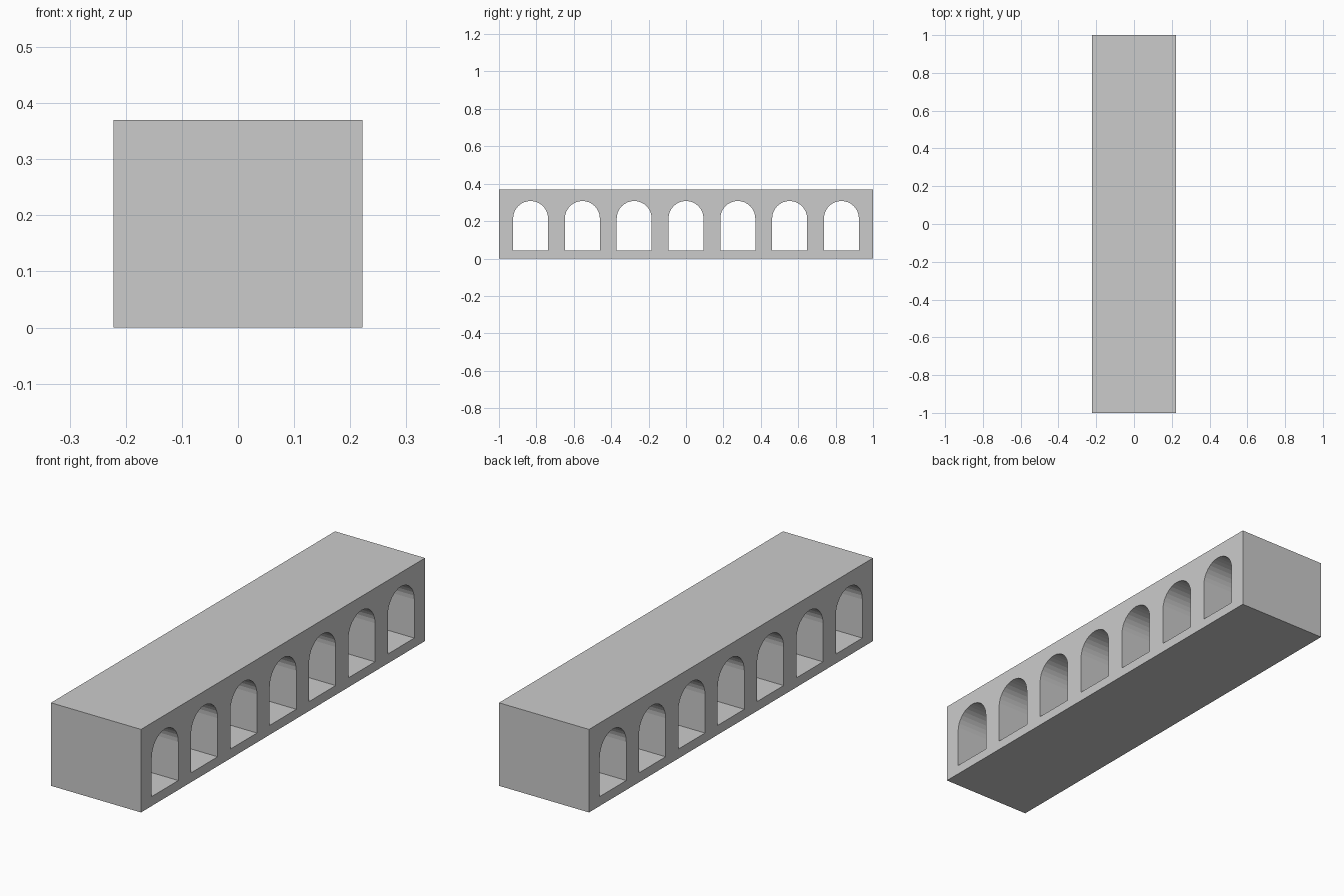
import bpy, bmesh, math
from mathutils import Matrix

if "Cube" in bpy.data.objects:
    bpy.data.objects.remove(bpy.data.objects["Cube"])

HALF_X, HALF_Y, HEIGHT = 0.222, 1.0, 0.37
ARCHES, SPACING = 7, 0.277
RADIUS, SILL, SPRING = 0.0935, 0.042, 0.214
SEGMENTS = 16

grey = bpy.data.materials.new("stone_grey")
grey.diffuse_color = (0.6, 0.6, 0.6, 1)
grey.use_nodes = True
grey.node_tree.nodes["Principled BSDF"].inputs["Base Color"].default_value = grey.diffuse_color


def add_outline(curve, points):
    spline = curve.splines.new('POLY')
    spline.points.add(len(points) - 1)
    for p, (u, v) in zip(spline.points, points):
        p.co = (u, v, 0, 1)
    spline.use_cyclic_u = True


def arch_points(centre):
    pts = [(centre - RADIUS, SILL), (centre + RADIUS, SILL)]
    for i in range(SEGMENTS + 1):
        a = math.pi * i / SEGMENTS
        pts.append((centre + RADIUS * math.cos(a), SPRING + RADIUS * math.sin(a)))
    return pts


# Side profile: rectangle with a row of arched openings, extruded across x
curve = bpy.data.curves.new("arcade_profile", 'CURVE')
curve.dimensions = '2D'
curve.fill_mode = 'BOTH'
curve.extrude = HALF_X
add_outline(curve, [(-HALF_Y, 0), (HALF_Y, 0), (HALF_Y, HEIGHT), (-HALF_Y, HEIGHT)])
for i in range(ARCHES):
    add_outline(curve, arch_points((i - (ARCHES - 1) / 2) * SPACING))

arcade = bpy.data.objects.new("arcade_block", curve)
bpy.context.collection.objects.link(arcade)
bpy.context.view_layer.objects.active = arcade
arcade.select_set(True)
bpy.ops.object.convert(target='MESH')
arcade = bpy.context.object
arcade.name = "arcade_block"

# Stand the profile up: width along y, height along z, depth along x
mesh = arcade.data
bm = bmesh.new()
bm.from_mesh(mesh)
bm.transform(Matrix(((0, 0, 1, 0), (1, 0, 0, 0), (0, 1, 0, 0), (0, 0, 0, 1))))
bmesh.ops.remove_doubles(bm, verts=bm.verts, dist=0.0001)
bmesh.ops.recalc_face_normals(bm, faces=bm.faces)
for f in bm.faces:
    f.smooth = False
    f.material_index = 0
bm.to_mesh(mesh)
bm.free()
mesh.materials.clear()
mesh.materials.append(grey)
